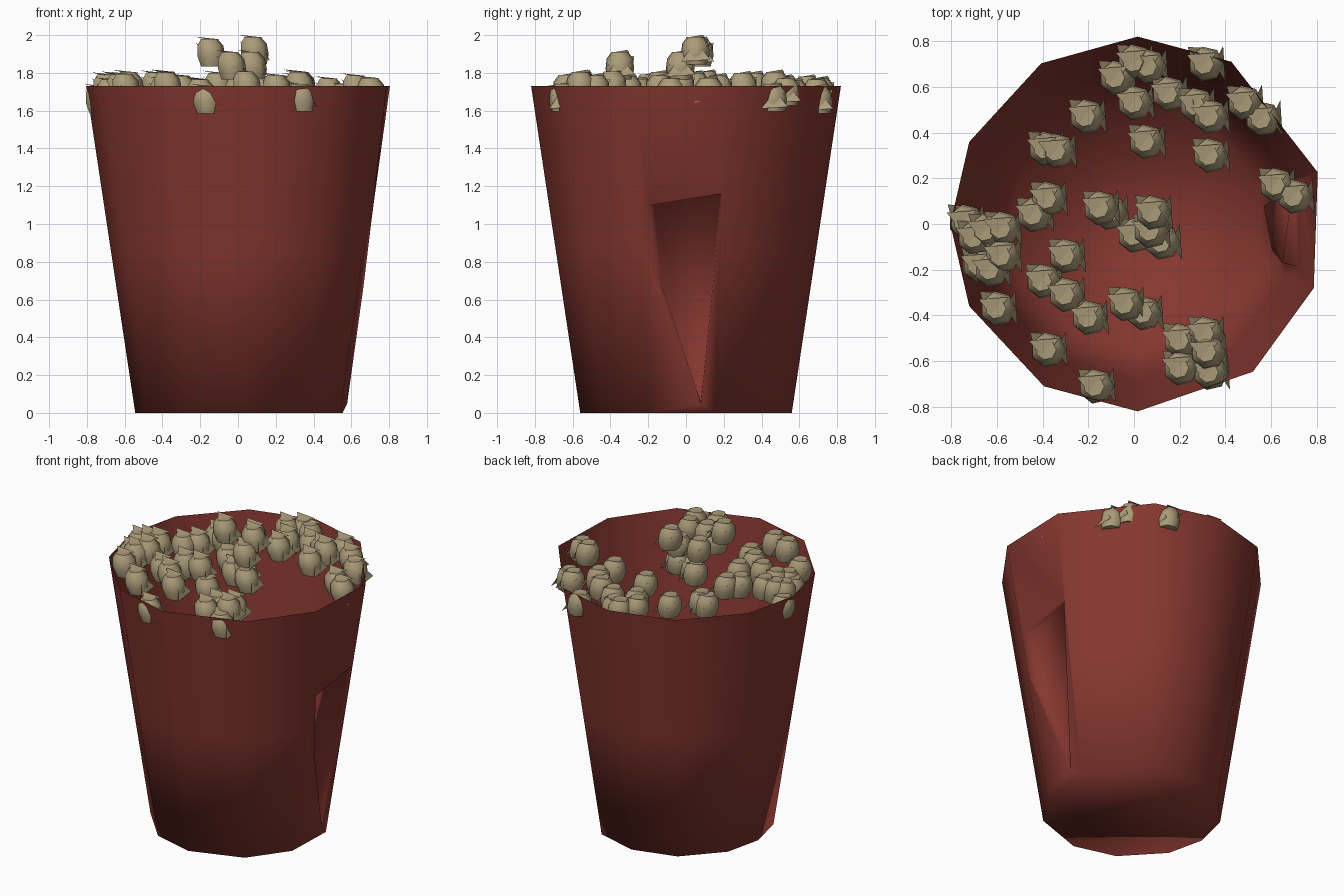
import bpy, bmesh, math, random
from math import sin, cos, radians, pi

random.seed(4)
cube = bpy.data.objects.get("Cube")
if cube:
    bpy.data.objects.remove(cube)


def make_material(name, color):
    mat = bpy.data.materials.new(name)
    mat.use_nodes = True
    mat.diffuse_color = color
    mat.node_tree.nodes["Principled BSDF"].inputs["Base Color"].default_value = color
    return mat


def add_object(name, mesh):
    obj = bpy.data.objects.new(name, mesh)
    bpy.context.collection.objects.link(obj)
    return obj


def finish_mesh(bm, name, material):
    bmesh.ops.recalc_face_normals(bm, faces=bm.faces)
    for face in bm.faces:
        face.smooth = True
    mesh = bpy.data.meshes.new(name)
    bm.to_mesh(mesh)
    bm.free()
    mesh.materials.append(material)
    return mesh


red = make_material("bucket red", (0.235, 0.038, 0.029, 1))
tan = make_material("kernel tan", (0.41, 0.335, 0.195, 1))

# Bucket: an irregular tapered cup with an open top
HEIGHT, BASE_R, RIM_R, AXIS_X = 1.73, 0.56, 0.82, 0.016
ANGLES = [16, 60, 90, 121, 154, 180, 206, 240, 270, 308, 340]
LEVELS = [0, 0.85, HEIGHT]


def wall_point(bm, angle, z, inset=0):
    r = BASE_R + (RIM_R - BASE_R) * z / HEIGHT - inset
    a = radians(angle)
    return bm.verts.new((AXIS_X + r * cos(a), r * sin(a), z))


bm = bmesh.new()
columns = [[wall_point(bm, a, z) for z in LEVELS] for a in ANGLES]
for left, right in zip(columns, columns[1:]):
    for k in range(len(LEVELS) - 1):
        bm.faces.new((left[k], right[k], right[k + 1], left[k + 1]))

# Creased panel on one side, framing a tapering dent
l0, l1, l2 = columns[-1]
r0, r1, r2 = columns[0]
DENT = [(-15, 1.10, 0.07), (15, 1.16, 0.03), (8, 0.05, 0.01), (-11, 0.66, 0.06)]
a, b, c, d = edge = [wall_point(bm, angle, z) for angle, z, depth in DENT]
for face in [(l2, a, b, r2), (l2, l1, a), (l1, d, a), (l1, l0, c, d),
             (l0, r0, c), (r0, r1, b, c), (r1, r2, b)]:
    bm.faces.new(face)

# Sunken floor and sides of the dent
floor = [wall_point(bm, *corner) for corner in DENT]
bm.faces.new(floor)
for i in range(len(edge)):
    bm.faces.new((edge[i - 1], edge[i], floor[i], floor[i - 1]))

# Closed base
bm.faces.new([col[0] for col in columns])
add_object("bucket", finish_mesh(bm, "bucket", red))

# Kernel: a stubby faceted lump with an overhanging cap and a side fin
bm = bmesh.new()
SIDES = 7
rings = []
for z, r, shift in [(-0.075, 0.062, 0.01), (-0.02, 0.078, 0.005),
                    (0.035, 0.072, 0), (0.07, 0.045, -0.005)]:
    rings.append([bm.verts.new((shift + r * cos(2 * pi * i / SIDES),
                                r * sin(2 * pi * i / SIDES), z))
                  for i in range(SIDES)])
for low, high in zip(rings, rings[1:]):
    for i in range(SIDES):
        j = (i + 1) % SIDES
        bm.faces.new((low[i], low[j], high[j], high[i]))
bm.faces.new(rings[0])
bm.faces.new(rings[-1])
for flap in [((-0.08, 0.04, 0.082), (0.05, 0.05, 0.068), (-0.01, -0.05, 0.066)),
             ((0.04, 0, 0.05), (0.08, 0.08, -0.05), (0.09, -0.075, -0.06)),
             ((-0.06, 0.02, 0.04), (-0.075, 0.075, 0.05), (0, 0.07, -0.02))]:
    bm.faces.new([bm.verts.new(p) for p in flap])
kernel_mesh = finish_mesh(bm, "kernel", tan)
for poly in kernel_mesh.polygons:
    poly.use_smooth = abs(poly.normal.z) < 0.9

# Kernel positions across the top
LAYER = [
    (0, .71), (.06, .69), (-.08, .64), (0, .53), (.15, .57), (.27, .52),
    (.33, .47), (.05, .36), (.33, .3), (.48, .53), (.62, .17), (.7, .12),
    (-.21, .47), (-.39, .33), (-.34, .32), (-.38, .11), (-.44, .04),
    (-.11, .05), (.07, -.03), (.12, -.08), (0, -.05), (-.7, -.06),
    (-.65, -.03), (-.58, -.02), (-.58, -.14), (-.68, -.18), (-.63, -.2),
    (-.6, -.37), (-.3, -.14), (-.4, -.25), (-.3, -.31), (-.2, -.41),
    (.04, -.39), (-.38, -.55), (.31, -.48), (.2, -.51), (.32, -.56),
    (.2, -.63)]
HEAP = [(.08, .05, 1.92), (-.15, .07, 1.91), (.07, -.03, 1.84), (-.04, -.35, 1.84)]
POKING = [(-.17, -.71, 1.66), (.33, -.65, 1.67), (-.74, .01, 1.66),
          (.31, .7, 1.66), (.56, .46, 1.67)]

places = [(x, y, random.uniform(1.69, 1.74)) for x, y in LAYER] + HEAP + POKING
for n, place in enumerate(places):
    add_object(f"kernel_{n + 1}", kernel_mesh).location = place
